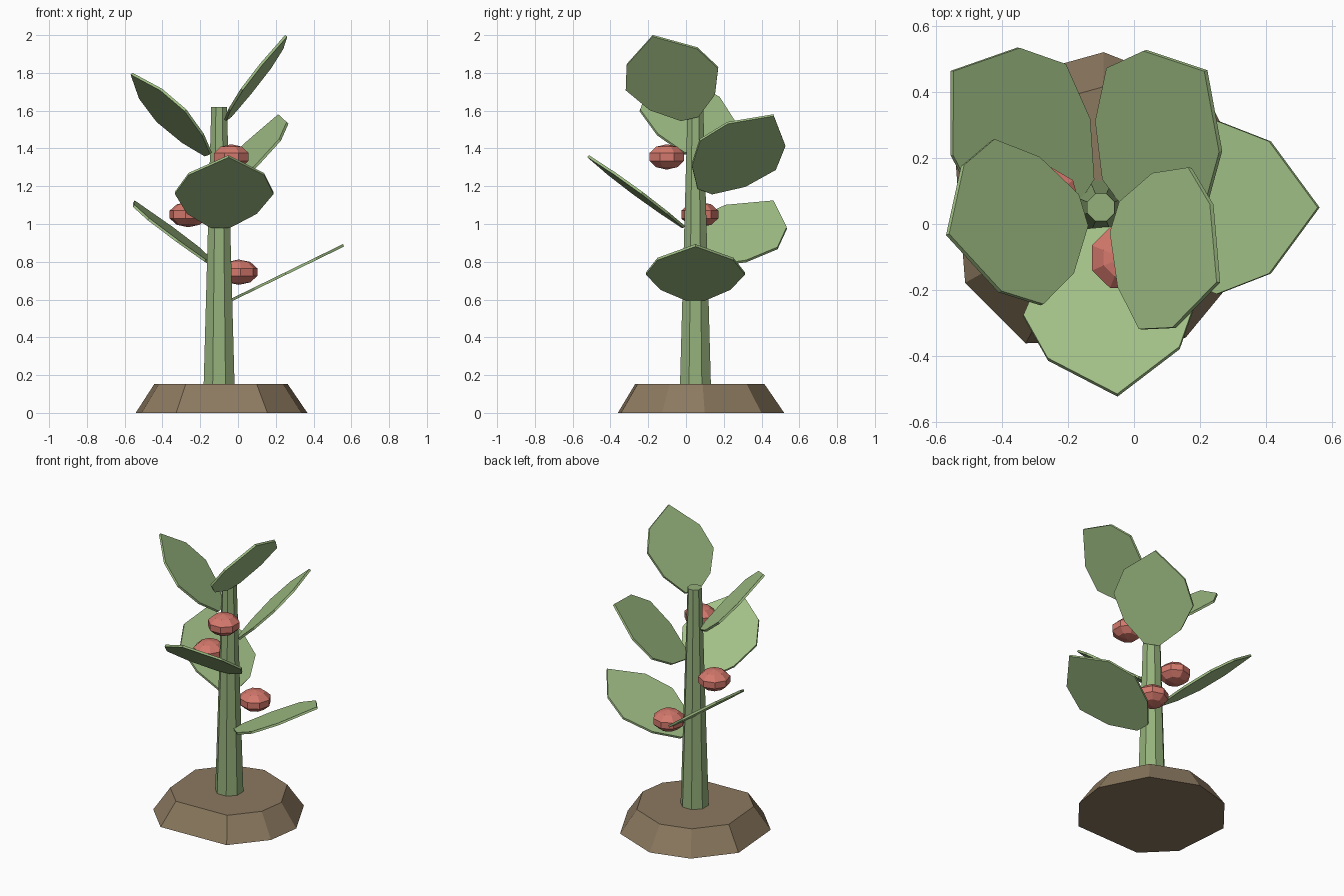
import bpy, bmesh, math
from mathutils import Vector

if "Cube" in bpy.data.objects:
    bpy.data.objects.remove(bpy.data.objects["Cube"])

CX, CY = -0.10, 0.05  # plant axis


def material(name, color):
    m = bpy.data.materials.new(name)
    m.diffuse_color = (*color, 1)
    m.use_nodes = True
    m.node_tree.nodes["Principled BSDF"].inputs["Base Color"].default_value = m.diffuse_color
    return m


leaf_mat = material("leaf_green", (0.36, 0.53, 0.24))
stem_mat = material("stem_green", (0.30, 0.44, 0.20))
berry_mat = material("berry_red", (0.66, 0.19, 0.15))
soil_mat = material("soil_brown", (0.26, 0.19, 0.115))


def make(name, bm, mat):
    bmesh.ops.recalc_face_normals(bm, faces=bm.faces)
    me = bpy.data.meshes.new(name)
    bm.to_mesh(me)
    bm.free()
    me.materials.append(mat)
    ob = bpy.data.objects.new(name, me)
    bpy.context.collection.objects.link(ob)
    return ob


def frustum(name, angles, r0, r1, z0, z1, mat):
    bm = bmesh.new()
    rings = []
    for r, z in ((r0, z0), (r1, z1)):
        rings.append([bm.verts.new((CX + r * math.cos(math.radians(a)),
                                    CY + r * math.sin(math.radians(a)), z)) for a in angles])
    n = len(angles)
    for i in range(n):
        j = (i + 1) % n
        bm.faces.new((rings[0][i], rings[0][j], rings[1][j], rings[1][i]))
    bm.faces.new(rings[0][::-1])
    bm.faces.new(rings[1])
    return make(name, bm, mat)


# Uneven soil mound and tapered stem
frustum("soil_mound", [6, 48, 89, 122, 160, 209, 241, 303, 338], 0.47, 0.365, 0, 0.153, soil_mat)
frustum("stem", [22.5 + 45 * i for i in range(8)], 0.09, 0.045, 0.10, 1.62, stem_mat)

# Half outline of a leaf: (fraction of length, half width)
half = [(0, 0.05), (0.20, 0.185), (0.48, 0.262), (0.75, 0.20)]
outline = half + [(1, 0)] + [(t, -w) for t, w in reversed(half)]


def leaf(i, length, tilt, roll):
    az, t, r = (math.radians(v) for v in (137.5 * i, tilt, roll))
    out = Vector((math.cos(az), math.sin(az), 0))
    left = Vector((-math.sin(az), math.cos(az), 0))
    along = out * math.cos(t) + Vector((0, 0, math.sin(t)))
    side = left * math.cos(r) + along.cross(left) * math.sin(r)
    base = Vector((CX, CY, 0.6 + 0.192 * i)) + out * (0.07 - 0.003 * i)
    normal = along.cross(side) * 0.007
    bm = bmesh.new()
    pts = [base + along * (f * length) + side * w for f, w in outline]
    top = [bm.verts.new(p + normal) for p in pts]
    low = [bm.verts.new(p - normal) for p in pts]
    bm.faces.new(top)
    bm.faces.new(low[::-1])
    for k in range(len(pts)):
        j = (k + 1) % len(pts)
        bm.faces.new((top[k], low[k], low[j], top[j]))
    make(f"leaf_{i + 1}", bm, leaf_mat)


# Leaves spiral up the stem, getting steeper
for i, (length, tilt, roll) in enumerate([(0.655, 26, 0), (0.635, 31, 20), (0.63, 36.5, 0),
                                          (0.61, 41, -23), (0.595, 46, 9), (0.57, 50, 20)]):
    leaf(i, length, tilt, roll)

# Squashed berries around the stem
for i in range(3):
    a = math.radians(51 + 121 * i)
    bm = bmesh.new()
    bmesh.ops.create_uvsphere(bm, u_segments=8, v_segments=5, radius=1)
    bmesh.ops.scale(bm, vec=(0.104, 0.104, 0.067), verts=bm.verts)
    ob = make(f"berry_{i + 1}", bm, berry_mat)
    ob.location = (CX + 0.165 * math.cos(a), CY + 0.165 * math.sin(a), 0.745 + 0.305 * i)
    ob.rotation_euler.z = a
